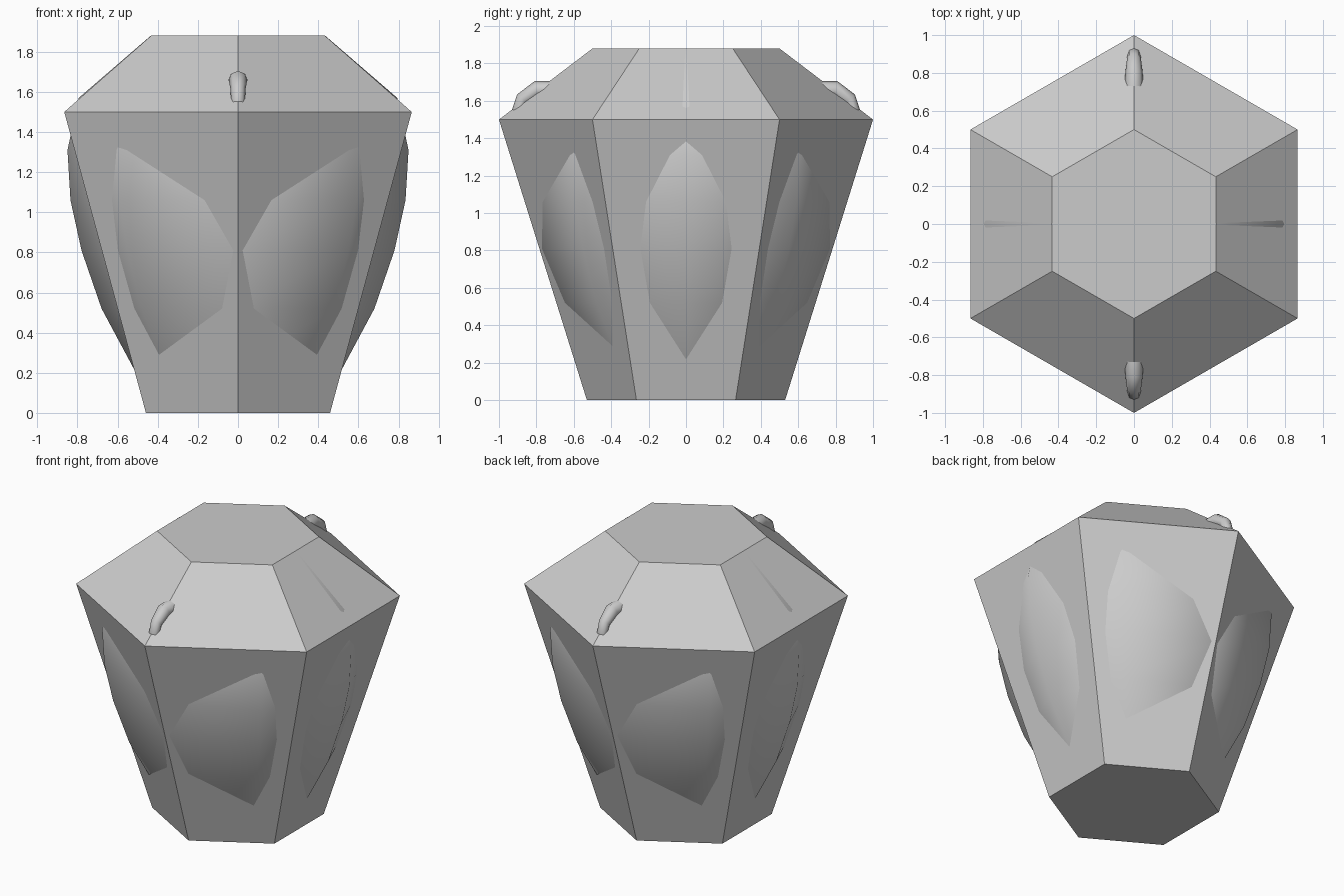
import bpy
import math
from mathutils import Vector

cube = bpy.data.objects.get("Cube")
if cube:
    bpy.data.objects.remove(cube, do_unlink=True)

stone = bpy.data.materials.new("grey clay")
stone.use_nodes = True
GREY = (0.6, 0.6, 0.6, 1)
stone.diffuse_color = GREY
stone.node_tree.nodes["Principled BSDF"].inputs["Base Color"].default_value = GREY


def skin(name, rings, smooth):
    """Closed solid bridged through a list of equal rings of points."""
    n = len(rings[0])
    verts = [p for ring in rings for p in ring]
    faces = [list(range(n))[::-1], [len(verts) - n + i for i in range(n)]]
    for k in range(len(rings) - 1):
        a, b = k * n, k * n + n
        for i in range(n):
            j = (i + 1) % n
            faces.append([a + i, a + j, b + j, b + i])
    mesh = bpy.data.meshes.new(name)
    mesh.from_pydata(verts, [], faces)
    mesh.materials.append(stone)
    for p in mesh.polygons:
        p.use_smooth = smooth and p.index > 1
    obj = bpy.data.objects.new(name, mesh)
    bpy.context.collection.objects.link(obj)
    return obj


def lathe(name, profile, sides, start, smooth):
    rings = []
    for r, z in profile:
        angles = [start + math.tau * i / sides for i in range(sides)]
        rings.append([(r * math.cos(a), r * math.sin(a), z) for a in angles])
    return skin(name, rings, smooth)


# Faceted six-sided shell with sloping shoulders
lathe("outer_shell", [(0.53, 0), (1, 1.5), (0.5, 1.88)], 6, math.pi / 2, False)

# Rounded eight-sided body swelling through the shell walls
lathe("inner_body", [(0.45, 0.09), (0.53, 0.24), (0.68, 0.52), (0.78, 0.81),
                     (0.835, 1.06), (0.85, 1.31), (0.794, 1.57),
                     (0.437, 1.878)], 8, 0, True)


# Small bent lugs on the front and back shoulder edges
def lug(name, side):
    path = [(0.68, 1.655, 0.05), (0.80, 1.66, 0.046), (0.875, 1.61, 0.037),
            (0.895, 1.55, 0.035), (0.89, 1.48, 0.035)]
    pts = [Vector((0, side * y, z)) for y, z, r in path]
    rings = []
    for i, p in enumerate(pts):
        along = pts[min(i + 1, len(pts) - 1)] - pts[max(i - 1, 0)]
        across = Vector((side, 0, 0))
        up = along.normalized().cross(across)
        r = path[i][2]
        rings.append([p + r * (math.cos(a) * across + math.sin(a) * up)
                      for a in (math.tau * k / 8 for k in range(8))])
    skin(name, rings, True)


lug("front_lug", -1)
lug("back_lug", 1)
